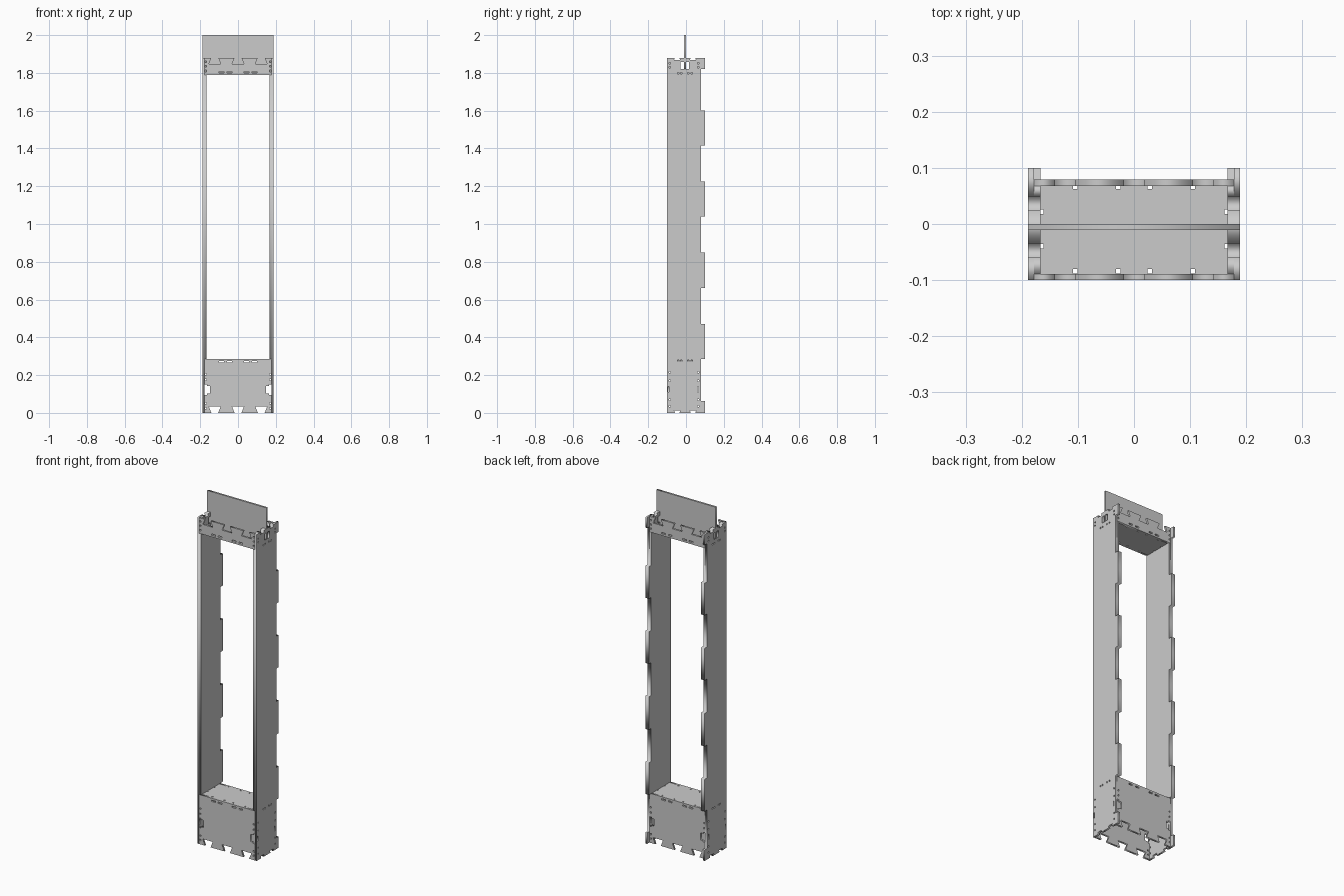
import bpy, bmesh

if "Cube" in bpy.data.objects:
    bpy.data.objects.remove(bpy.data.objects["Cube"])

T = 0.011  # sheet thickness


def plate(name, outline, holes, w0, w1, axis):
    """Flat sheet cut from a 2D outline with holes, extruded w0..w1 along axis."""
    cu = bpy.data.curves.new(name + "_profile", 'CURVE')
    cu.dimensions = '2D'
    cu.fill_mode = 'BOTH'
    cu.extrude = (w1 - w0) / 2
    for pts in [outline] + holes:
        sp = cu.splines.new('POLY')
        sp.points.add(len(pts) - 1)
        for p, (u, v) in zip(sp.points, pts):
            p.co = (u, v, 0, 1)
        sp.use_cyclic_u = True
    tmp = bpy.data.objects.new(name + "_tmp", cu)
    bpy.context.collection.objects.link(tmp)
    dg = bpy.context.evaluated_depsgraph_get()
    me = bpy.data.meshes.new_from_object(tmp.evaluated_get(dg))
    bpy.data.objects.remove(tmp)
    bpy.data.curves.remove(cu)
    mid = (w0 + w1) / 2
    bm = bmesh.new()
    bm.from_mesh(me)
    bmesh.ops.remove_doubles(bm, verts=bm.verts, dist=1e-5)
    for v in bm.verts:
        a, b, w = v.co
        w += mid
        v.co = {'X': (w, a, b), 'Y': (a, w, b), 'Z': (a, b, w)}[axis]
    bmesh.ops.recalc_face_normals(bm, faces=bm.faces)
    bm.to_mesh(me)
    bm.free()
    me.name = name
    ob = bpy.data.objects.new(name, me)
    bpy.context.collection.objects.link(ob)
    return ob


def rect(u0, u1, v0, v1):
    return [(u0, v0), (u1, v0), (u1, v1), (u0, v1)]


def dot(u, v, s=0.004):
    return rect(u - s, u + s, v - s, v + s)


def sockets(centres, neck, wide, z, depth):
    """Dovetail sockets along an edge at height z, left to right."""
    pts = []
    for c in centres:
        pts += [(c - neck, z), (c - wide, z + depth), (c + wide, z + depth), (c + neck, z)]
    return pts


DOVE = (-0.123, 0, 0.123)
W = 0.178
SLITS = [(-0.1, -0.075), (-0.057, -0.033), (0.033, 0.057), (0.075, 0.1)]

# front and back cross panels
for side, y0, y1 in (("front", -0.1, -0.089), ("back", 0.068, 0.079)):
    grip_r = [(W, 0.095), (0.165, 0.095), (0.165, 0.102), (0.149, 0.102),
              (0.149, 0.143), (0.165, 0.143), (0.165, 0.15), (W, 0.15)]
    grip_l = [(-u, v) for u, v in reversed(grip_r)]
    low = [(-W, 0)] + sockets(DOVE, 0.018, 0.032, 0, 0.035) + [(W, 0)]
    low += grip_r + [(W, 0.285), (-W, 0.285)] + grip_l
    holes = [rect(a, b, 0.266, 0.274) for a, b in SLITS]
    holes += [dot(s * 0.17, z) for s in (-1, 1) for z in (0.025, 0.05, 0.175, 0.205)]
    plate(side + "_lower_panel", low, holes, y0, y1, 'Y')

    top = sockets(DOVE, 0.018, 0.032, 1.88, -0.033)
    up = [(-W, 1.79), (W, 1.79), (W, 1.88)] + top[::-1] + [(-W, 1.88)]
    holes = [rect(a, b, 1.8, 1.808) for a, b in SLITS]
    holes += [dot(s * 0.17, z) for s in (-1, 1) for z in (1.81, 1.835, 1.86)]
    plate(side + "_upper_panel", up, holes, y0, y1, 'Y')

# side walls: outer sheet and inner liner, with tabs along the back edge
TABS = [(0.285, 0.47), (0.66, 0.85), (1.04, 1.225), (1.415, 1.60)]


def back_edge(tabs):
    pts = []
    for a, b in tabs:
        pts += [(0.079, a), (0.1, a), (0.1, b), (0.079, b)]
    return pts


NOTCH = (-0.047, 0.037)
slot = rect(-0.028, 0.016, 1.82, 1.857)
outer = [(-0.1, 0)] + sockets(NOTCH, 0.012, 0.016, 0, 0.012)
outer += [(0.1, 0), (0.1, 0.064), (0.079, 0.064)] + back_edge(TABS)
outer += [(0.079, 1.82), (0.1, 1.82), (0.1, 1.88)]
outer += sockets(NOTCH, 0.012, 0.016, 1.88, -0.012)[::-1] + [(-0.1, 1.88)]
outer_holes = [slot]
outer_holes += [dot(y, z) for y in (-0.086, 0.066)
                for z in (0.035, 0.07, 0.17, 0.215, 1.83, 1.85)]
outer_holes += [dot(y, z) for y in (-0.04, -0.025, 0.012, 0.03) for z in (0.275, 1.797)]
outer_holes += [rect(-0.096, -0.09, 0.11, 0.14), rect(0.061, 0.067, 0.11, 0.14)]
liner = [(-0.1, 0.285)] + back_edge(TABS) + [(0.079, 1.79), (0.068, 1.79), (0.068, 1.88)]
liner += sockets(NOTCH, 0.012, 0.016, 1.88, -0.012)[::-1]
liner += [(-0.089, 1.88), (-0.089, 1.79), (-0.1, 1.79)]
for side, s in (("left", -1), ("right", 1)):
    for part, outline, holes, a, b in (("outer_wall", outer, outer_holes, 0.178, 0.189),
                                       ("wall_liner", liner, [slot], 0.167, 0.178)):
        plate(side + "_" + part, outline, holes, min(s * a, s * b), max(s * a, s * b), 'X')

# shelves closing the lower and upper boxes
shelf_holes = [dot(x, y) for x in (-0.105, -0.028, 0.028, 0.105) for y in (-0.084, 0.066)]
shelf_holes += [dot(s * 0.165, y) for s in (-1, 1) for y in (-0.04, 0.022)]
for name, z in (("lower_shelf", 0.274), ("upper_shelf", 1.79)):
    plate(name, rect(-W, W, -0.0895, 0.0715), shelf_holes, z, z + T, 'Z')

# upright board standing in the top box
plate("top_board", rect(-0.1885, 0.1885, 1.801, 2.0), [], -0.011, 0.0, 'Y')
